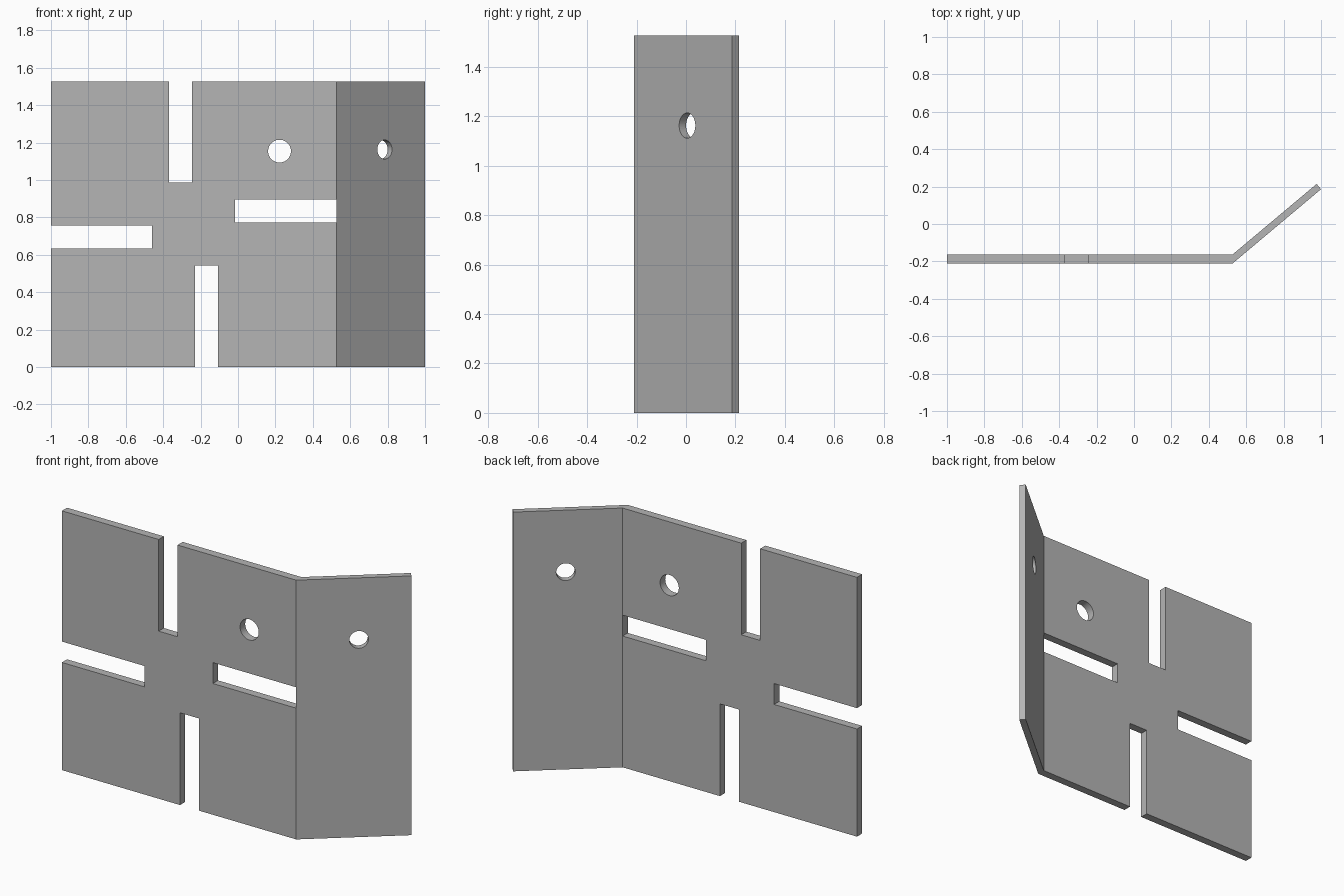
import bpy
import bmesh
from math import radians, sin, cos
from mathutils import Vector, Matrix

if "Cube" in bpy.data.objects:
    bpy.data.objects.remove(bpy.data.objects["Cube"], do_unlink=True)

HEIGHT = 1.527
FRONT, BACK = -0.211, -0.163
FOLD = 0.527
BEND = radians(40)

grey = bpy.data.materials.new("plain grey")
grey.use_nodes = True
colour = (0.46, 0.46, 0.46, 1)
grey.diffuse_color = colour
grey.node_tree.nodes["Principled BSDF"].inputs["Base Color"].default_value = colour


def make_object(name, bm):
    bmesh.ops.recalc_face_normals(bm, faces=bm.faces)
    mesh = bpy.data.meshes.new(name)
    bm.to_mesh(mesh)
    bm.free()
    mesh.materials.append(grey)
    obj = bpy.data.objects.new(name, mesh)
    bpy.context.collection.objects.link(obj)
    return obj


def prism(name, outline, sweep):
    """Extrude a flat outline along a vector."""
    bm = bmesh.new()
    face = bm.faces.new([bm.verts.new(p) for p in outline])
    result = bmesh.ops.extrude_face_region(bm, geom=[face], use_keep_orig=True)
    moved = [g for g in result["geom"] if isinstance(g, bmesh.types.BMVert)]
    bmesh.ops.translate(bm, verts=moved, vec=sweep)
    return make_object(name, bm)


def drill(obj, centre, radius, turn):
    """Cut a round hole through a sheet whose face is turned about z."""
    bm = bmesh.new()
    place = (Matrix.Translation(centre) @ Matrix.Rotation(turn, 4, "Z")
             @ Matrix.Rotation(radians(90), 4, "X"))
    bmesh.ops.create_cone(bm, cap_ends=True, segments=48, radius1=radius,
                          radius2=radius, depth=0.3, matrix=place)
    cutter = make_object("hole_cutter", bm)
    cutter.hide_render = True
    mod = obj.modifiers.new("hole", "BOOLEAN")
    mod.object = cutter
    mod.solver = "EXACT"
    bpy.context.view_layer.update()
    graph = bpy.context.evaluated_depsgraph_get()
    cut = bpy.data.meshes.new_from_object(obj.evaluated_get(graph))
    obj.modifiers.clear()
    obj.data = cut
    bpy.data.objects.remove(cutter, do_unlink=True)


# Main plate with four open slots, one from each side
outline = [(-1, 0)]
outline += [(-0.23, 0), (-0.23, 0.543), (-0.107, 0.543), (-0.107, 0)]
outline += [(FOLD, 0)]
outline += [(FOLD, 0.773), (-0.016, 0.773), (-0.016, 0.896), (FOLD, 0.896)]
outline += [(FOLD, HEIGHT)]
outline += [(-0.246, HEIGHT), (-0.246, 0.987), (-0.369, 0.987), (-0.369, HEIGHT)]
outline += [(-1, HEIGHT)]
outline += [(-1, 0.757), (-0.46, 0.757), (-0.46, 0.634), (-1, 0.634)]
plate = prism("main_plate", [(x, FRONT, z) for x, z in outline],
              Vector((0, BACK - FRONT, 0)))
drill(plate, (0.222, -0.187, 1.154), 0.061, 0)

# Angled flange, mitred against the plate at the fold
along = Vector((cos(BEND), sin(BEND), 0))
inward = Vector((-sin(BEND), cos(BEND), 0))
outer = Vector((FOLD, FRONT, 0))
inner = Vector((FOLD, BACK, 0))
length = (1 - FOLD) / cos(BEND)
tip = outer + along * length
tip_back = tip + inward * (BACK - FRONT) * cos(BEND)
flange = prism("angled_flange", [outer, tip, tip_back, inner],
               Vector((0, 0, HEIGHT)))
drill(flange, (0.775, 0.016, 1.163), 0.051, BEND)

for part in (plate, flange):
    for poly in part.data.polygons:
        poly.use_smooth = False
